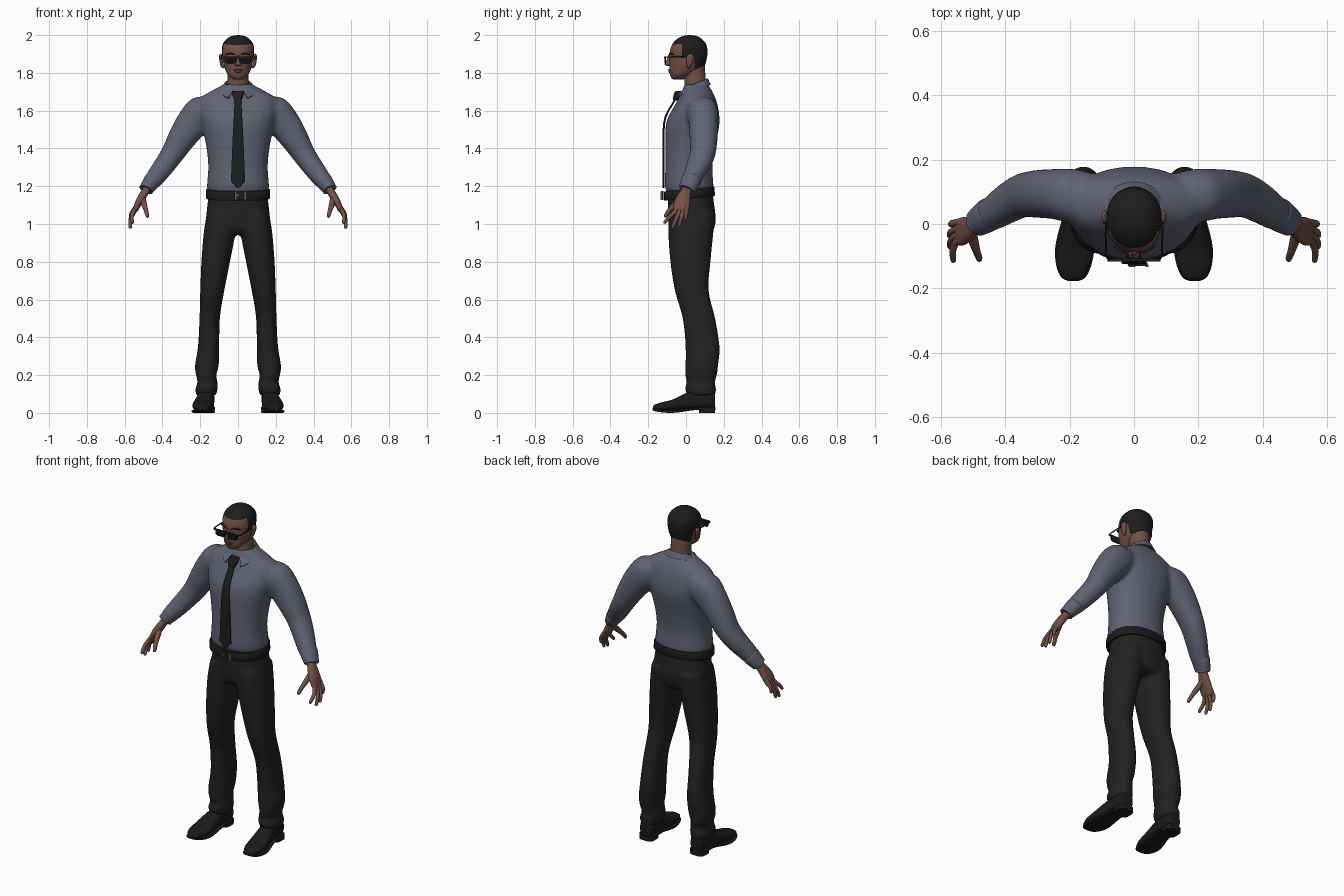
import bpy, bmesh, math
from mathutils import Vector

def material(name, rgb):
    m = bpy.data.materials.new(name)
    m.diffuse_color = (*rgb, 1)
    return m

SKIN = material("brown skin", (.17, .082, .06))
HAIR = material("black hair", (.013, .012, .012))
SHIRT = material("grey blue shirt", (.115, .125, .17))
PANTS = material("charcoal trousers", (.0155, .0155, .0155))
BLACK = material("black leather", (.011, .011, .011))
TIE = material("black tie", (.013, .013, .014))
LENS = material("dark lens", (.005, .005, .006))
BUCKLE = material("copper buckle", (.2, .085, .055))
LIPS = material("lips", (.13, .05, .042))

def zring(z, x0, x1, y0, y1, tilt=0):
    """Horizontal ring given by its extents; tilt raises the back."""
    return (Vector(((x0 + x1) / 2, (y0 + y1) / 2, z)),
            Vector(((x1 - x0) / 2, 0, 0)), Vector((0, (y1 - y0) / 2, tilt)))

def tube(points, s=1):
    """Rings across a path of (x, y, z, width, thickness)."""
    ps = [Vector((s * p[0], p[1], p[2])) for p in points]
    rings = []
    for i, p in enumerate(ps):
        t = (ps[min(i + 1, len(ps) - 1)] - ps[max(i - 1, 0)]).normalized()
        u = Vector((0, 1, 0))
        u = (u - t * u.dot(t)).normalized()
        rings.append((p, u * points[i][3], t.cross(u) * points[i][4]))
    return rings

def refine(rings, sub):
    """Catmull-Rom interpolation between rings."""
    out, n = [], len(rings)
    for i in range(n - 1):
        q = [rings[max(0, min(n - 1, i + k))] for k in (-1, 0, 1, 2)]
        for j in range(sub):
            t = j / sub
            w = ((-t + 2*t*t - t**3) / 2, (2 - 5*t*t + 3*t**3) / 2,
                 (t + 4*t*t - 3*t**3) / 2, (t**3 - t*t) / 2)
            out.append([sum((q[k][c] * w[k] for k in range(4)), Vector()) for c in range(3)])
    return out + [rings[-1]]

def loft(bm, rings, exp=2.0, n=24, sub=4):
    def pw(v):
        return math.copysign(abs(v) ** (2 / exp), v)
    rows = []
    for c, u, v in refine(rings, sub):
        rows.append([bm.verts.new(c + u * pw(math.cos(a)) + v * pw(math.sin(a)))
                     for a in (2 * math.pi * (k + .5) / n for k in range(n))])
    for a, b in zip(rows, rows[1:]):
        for k in range(n):
            bm.faces.new((a[k], a[(k + 1) % n], b[(k + 1) % n], b[k]))
    bm.faces.new(rows[0])
    bm.faces.new(rows[-1])

def finish(name, bm, mats, modifiers=(), angle=45):
    bmesh.ops.recalc_face_normals(bm, faces=bm.faces)
    me = bpy.data.meshes.new(name)
    bm.to_mesh(me)
    bm.free()
    ob = bpy.data.objects.new(name, me)
    bpy.context.collection.objects.link(ob)
    for m in mats:
        me.materials.append(m)
    bpy.ops.object.select_all(action='DESELECT')
    ob.select_set(True)
    bpy.context.view_layer.objects.active = ob
    for kind, props in modifiers:
        mod = ob.modifiers.new(kind.lower(), kind)
        for k, v in props.items():
            setattr(mod, k, v)
        bpy.ops.object.modifier_apply(modifier=mod.name)
    if not ob.data.materials:
        ob.data.materials.append(mats[0])
    bpy.ops.object.shade_smooth_by_angle(angle=math.radians(angle))
    return ob

def part(name, mat, shells, exp=2.0, n=24, sub=4, fuse=False):
    bm = bmesh.new()
    for rings in shells:
        loft(bm, rings, exp, n, sub)
    mods = [('REMESH', dict(mode='VOXEL', voxel_size=.011)),
            ('SMOOTH', dict(factor=.5, iterations=5))] if fuse else []
    return finish(name, bm, [mat], mods)

def sym(rows, tilt=0):
    return [zring(z, -w, w, f, b, tilt) for z, w, f, b in rows]

# Shirt: torso fused with both sleeves
torso = sym([(1.165, .158, -.10, .138), (1.2, .165, -.112, .146), (1.3, .158, -.11, .14),
             (1.4, .167, -.11, .153), (1.5, .187, -.11, .174), (1.56, .2, -.098, .178),
             (1.62, .21, -.065, .17), (1.67, .195, -.038, .155), (1.705, .14, -.02, .138),
             (1.74, .075, -.01, .115)])
sleeve = [(.13, .075, 1.605, .08, .075), (.195, .088, 1.585, .083, .093), (.245, .093, 1.53, .078, .086),
          (.30, .093, 1.45, .074, .074), (.345, .088, 1.375, .068, .062), (.39, .065, 1.31, .062, .056),
          (.435, .035, 1.25, .053, .05), (.462, .022, 1.215, .048, .043)]
part("shirt", SHIRT, [torso, tube(sleeve), tube(sleeve, -1)], exp=2.2, fuse=True)

# Trousers: hips fused with both legs
hips = sym([(1.17, .155, -.095, .14), (1.1, .163, -.096, .15), (1.03, .17, -.094, .158),
            (.97, .168, -.085, .148), (.945, .15, -.06, .12)])
leg_rows = [(1.06, .005, .165, -.09, .155), (.95, .014, .182, -.094, .145), (.8, .042, .194, -.083, .13),
            (.65, .072, .2, -.06, .12), (.5, .096, .204, -.018, .155), (.35, .099, .212, -.003, .178),
            (.25, .102, .228, -.003, .17), (.2, .115, .222, -.004, .164), (.16, .108, .214, .004, .152),
            (.13, .108, .226, -.006, .16), (.09, .114, .222, .01, .155)]
legs = [[zring(z, *sorted((s * a, s * b)), f, k) for z, a, b, f, k in leg_rows] for s in (1, -1)]
part("trousers", PANTS, [hips] + legs, exp=2.3, fuse=True)

# Belt, buckle and loops
part("belt", BLACK, [sym([(1.135, .168, -.114, .15), (1.14, .171, -.117, .153),
                          (1.18, .17, -.117, .152), (1.185, .166, -.113, .149)], .012)], exp=2.3, n=40, sub=1)

def box(name, mat, x, y, z, sx, sy, sz):
    bm = bmesh.new()
    bmesh.ops.create_cube(bm, size=1)
    for v in bm.verts:
        v.co = Vector((x + v.co.x * sx, y + v.co.y * sy, z + v.co.z * sz))
    return finish(name, bm, [mat])

box("buckle_plate", BLACK, .012, -.125, 1.15, .06, .012, .048)
for x, w in ((-.012, .006), (.04, .009)):
    box("buckle_bar", BUCKLE, x, -.13, 1.15, w, .008, .044)
box("buckle_pin", BUCKLE, -.004, -.13, 1.152, .018, .008, .007)

# Tie: blade following the chest, and knot
blade = [(1.67, .016, -.052), (1.63, .019, -.075), (1.57, .022, -.108), (1.5, .026, -.119),
         (1.4, .031, -.12), (1.24, .037, -.12), (1.225, .035, -.12), (1.19, .003, -.12)]
part("tie_blade", TIE, [sym([(z, w, y - .005, y + .006) for z, w, y in blade])], exp=4, n=16, sub=2)
part("tie_knot", TIE, [sym([(1.705, .026, -.055, -.015), (1.695, .031, -.062, -.02),
                            (1.675, .026, -.068, -.03), (1.655, .017, -.07, -.045)])], exp=3, n=16)

# Collar: folded band open at the front with two points
bm = bmesh.new()
grid = []
for i in range(33):
    t = math.radians(-162 + 324 * i / 32)
    f = (1 - math.cos(t)) / 2
    tip = max(0, (f - .72) / .26) ** 1.5
    rows = ((.06, .062, 1.745 - .05 * f), (.07, .066, 1.768 - .055 * f),
            (.092 + .07 * tip, .078 + .03 * tip, 1.735 - .035 * f - .036 * tip))
    grid.append([bm.verts.new((rx * math.sin(t), .05 + ry * math.cos(t), z)) for rx, ry, z in rows])
for a, b in zip(grid, grid[1:]):
    for k in range(2):
        bm.faces.new((a[k], b[k], b[k + 1], a[k + 1]))
finish("collar", bm, [SHIRT], [('SOLIDIFY', dict(thickness=.007, offset=0))])

# Neck
part("neck", SKIN, [sym([(1.69, .064, -.01, .112), (1.76, .057, -.008, .105), (1.84, .058, -.02, .1)])])

# Head, cut along the hairline so the hair is a clean region
bm = bmesh.new()
loft(bm, sym([(1.766, .022, -.068, -.012), (1.774, .038, -.079, .01), (1.795, .057, -.086, .04),
              (1.82, .069, -.088, .085), (1.845, .076, -.088, .102), (1.875, .082, -.087, .11),
              (1.905, .085, -.087, .114), (1.935, .085, -.08, .112), (1.96, .077, -.067, .102),
              (1.982, .058, -.044, .081), (1.995, .034, -.016, .056), (2.0, .006, .012, .026)]),
     exp=2.2, n=36)
for co, no in (((0, 0, 1.957), (0, -.12, 1)), ((0, -.022, 0), (0, 1, 0)), ((0, 0, 1.885), (0, 0, 1)),
               ((0, .045, 0), (0, 1, 0)), ((0, 0, 1.825), (0, 0, 1))):
    bmesh.ops.bisect_plane(bm, geom=bm.verts[:] + bm.edges[:] + bm.faces[:], plane_co=co, plane_no=no)
for f in bm.faces:
    c = f.calc_center_median()
    f.material_index = int(c.z - .12 * c.y > 1.957 or (c.y > -.022 and c.z > 1.885)
                           or (c.y > .045 and c.z > 1.825))
finish("head", bm, [SKIN, HAIR], angle=60)

# Face details
part("nose", SKIN, [sym([(1.894, .009, -.094, -.07), (1.87, .011, -.103, -.07), (1.85, .016, -.113, -.07),
                         (1.842, .018, -.111, -.07), (1.836, .01, -.1, -.07)])], n=16)
part("mouth", LIPS, [sym([(1.821, .012, -.091, -.07), (1.816, .026, -.095, -.06), (1.811, .027, -.092, -.06),
                          (1.805, .02, -.094, -.06), (1.8, .01, -.09, -.07)])], n=16)

for s, side in ((1, "left"), (-1, "right")):
    part(side + "_ear", SKIN, [tube([(.074, .014, 1.828, .006, .006), (.084, .016, 1.838, .012, .008),
                                     (.09, .02, 1.868, .02, .009), (.092, .024, 1.89, .018, .008),
                                     (.088, .024, 1.9, .006, .004)], s)], n=14)
    part(side + "_eyebrow", HAIR, [tube([(.016, -.087, 1.898, .006, .003), (.04, -.082, 1.903, .006, .004),
                                         (.062, -.066, 1.898, .006, .003)], s)], n=8)
    # Sunglasses: lens, rim and temple
    for nm, mat, g, y in (("_rim", BLACK, .004, -.112), ("_lens", LENS, 0, -.115)):
        c = Vector((s * .04, y, 1.866))
        u, v, d = Vector((.029 + g, 0, 0)), Vector((0, 0, .014 + g)), Vector((0, .006, 0))
        part(side + nm, mat, [[(c, u, v), (c + d, u, v)]], exp=3.5, n=20, sub=1)
    box(side + "_brow_bar", BLACK, s * .04, -.112, 1.883, .084, .01, .007)
    part(side + "_temple", BLACK, [tube([(.078, -.112, 1.884, .004, .004), (.086, -.1, 1.884, .003, .004),
                                         (.088, -.03, 1.885, .003, .004), (.088, .02, 1.884, .003, .004)], s)],
         n=8, sub=1)

    # Cuff, overlapping the sleeve end
    part(side + "_cuff", SHIRT, [tube([(.443, .034, 1.243, .046, .042), (.45, .029, 1.233, .053, .047),
                                       (.482, .008, 1.19, .046, .038), (.487, .004, 1.181, .041, .033),
                                       (.483, .007, 1.188, .034, .028)], s)])

    # Hand: palm, four fingers and thumb
    palm = [(.473, .012, 1.2, .026, .022), (.492, .0, 1.17, .028, .021), (.513, -.014, 1.135, .038, .021),
            (.53, -.022, 1.105, .043, .018), (.543, -.027, 1.075, .04, .014), (.548, -.03, 1.062, .03, .008)]
    tips = [(-.055, 1.07, .56, -.112, 1.002), (-.036, 1.065, .57, -.07, .976),
            (-.016, 1.067, .571, -.036, .984), (.004, 1.078, .566, -.002, 1.022)]
    fingers = [[(.53, y + .004, z + .03, .011, .012), (.55, y, z, .0115, .012),
                (.562 + (x - .56) * .6, (y + ty) / 2, (z + tz) / 2 + .004, .0105, .0105),
                (x, ty, tz + .008, .0085, .009), (x, ty - .002, tz, .004, .004)] for y, z, x, ty, tz in tips]
    thumb = [(.505, -.02, 1.14, .018, .016), (.497, -.055, 1.105, .016, .015), (.488, -.085, 1.075, .013, .012),
             (.48, -.107, 1.045, .0105, .01), (.479, -.113, 1.035, .005, .005)]
    part(side + "_palm", SKIN, [tube(palm, s)], exp=2.4)
    part(side + "_fingers", SKIN, [tube(p, s) for p in fingers + [thumb]], n=12)

    # Shoe: upper, sole and heel
    def shoe(rows):
        return [(Vector((s * x, y, (a + b) / 2)), Vector((w, 0, 0)), Vector((0, 0, (b - a) / 2)))
                for y, x, w, a, b in rows]
    part(side + "_shoe_upper", BLACK, [shoe([(-.175, .188, .018, .018, .034), (-.165, .188, .034, .014, .044),
        (-.13, .187, .05, .01, .056), (-.08, .184, .057, .008, .068), (-.03, .179, .053, .012, .09),
        (.01, .174, .047, .018, .11), (.06, .17, .045, .02, .125), (.12, .168, .043, .02, .125),
        (.148, .168, .034, .02, .115), (.154, .168, .02, .03, .1)])], exp=2.5)
    part(side + "_shoe_sole", BLACK, [shoe([(-.177, .188, .015, .013, .024), (-.165, .188, .038, .009, .021),
        (-.13, .187, .054, .003, .017), (-.08, .184, .061, 0, .015), (-.03, .18, .056, .004, .018),
        (.04, .172, .046, .014, .028), (.12, .169, .046, .016, .03), (.155, .168, .03, .018, .03)])], exp=6)
    part(side + "_shoe_heel", BLACK, [[zring(z, s * .169 - w, s * .169 + w, .068, .155)
                                       for z, w in ((0, .045), (.03, .047))]], exp=3.5, sub=1)

# Sunglasses bridge
box("bridge", BLACK, 0, -.113, 1.879, .026, .008, .008)
